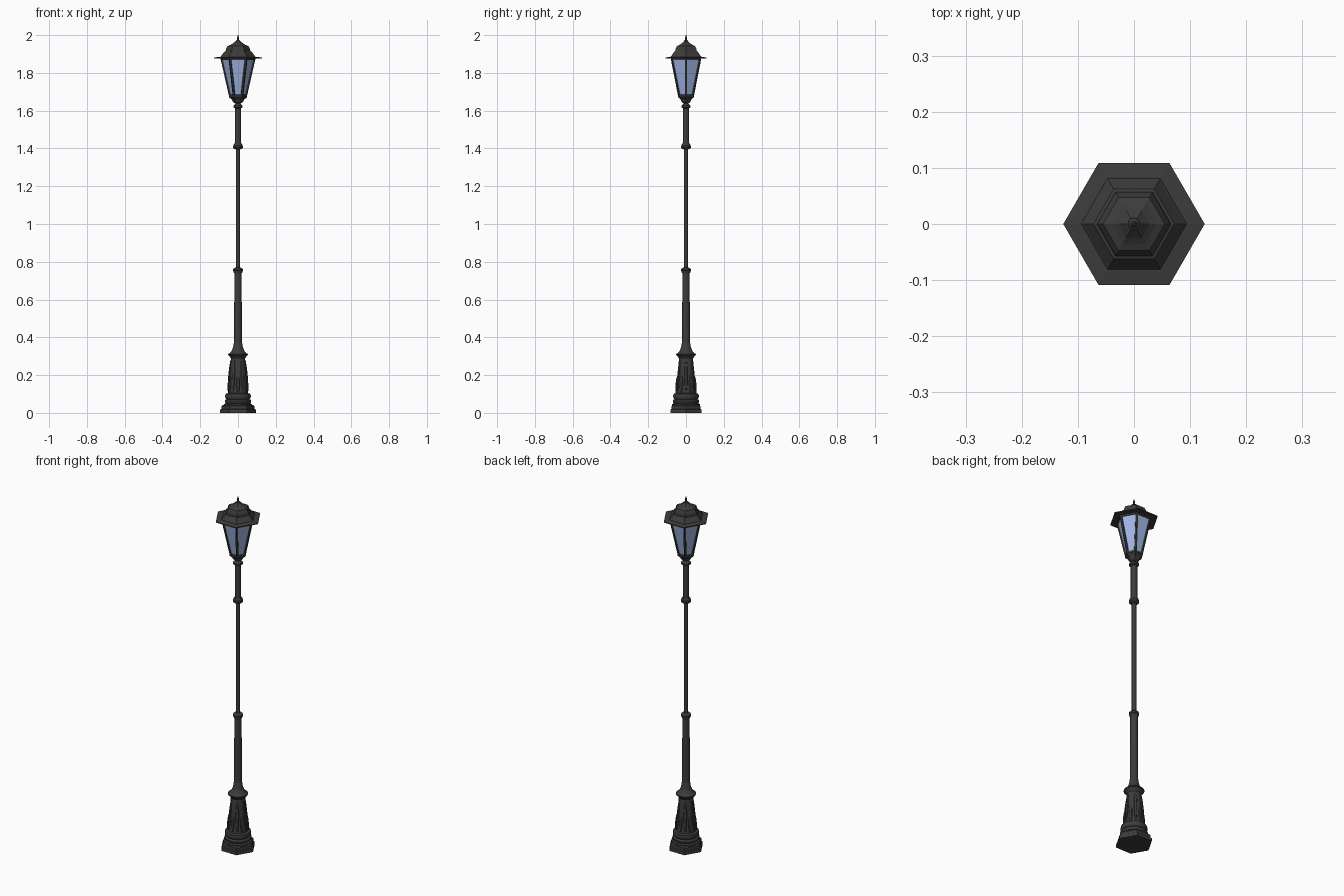
import bpy, bmesh, math
from mathutils import Vector, Matrix

if "Cube" in bpy.data.objects:
    bpy.data.objects.remove(bpy.data.objects["Cube"])


def material(name, color):
    m = bpy.data.materials.new(name)
    m.diffuse_color = color
    m.use_nodes = True
    m.node_tree.nodes["Principled BSDF"].inputs["Base Color"].default_value = m.diffuse_color
    return m


IRON = material("dark_iron", (0.045, 0.045, 0.045, 1))
GLASS = material("blue_glass", (0.36, 0.47, 0.78, 1))


def finish(name, bm, mat, smooth):
    bmesh.ops.recalc_face_normals(bm, faces=bm.faces)
    me = bpy.data.meshes.new(name)
    bm.to_mesh(me)
    bm.free()
    ob = bpy.data.objects.new(name, me)
    bpy.context.collection.objects.link(ob)
    me.materials.append(mat)
    if smooth:
        bpy.ops.object.select_all(action='DESELECT')
        ob.select_set(True)
        bpy.context.view_layer.objects.active = ob
        bpy.ops.object.shade_smooth_by_angle(angle=math.radians(35))
    return ob


def lathe(name, profile, sides, mat=IRON, ring=False):
    """Turn (radius, z) points around z; capped ends, or a closed ring section."""
    bm = bmesh.new()
    rows = [[bm.verts.new((r * math.cos(math.tau * i / sides),
                           r * math.sin(math.tau * i / sides), z))
             for i in range(sides)] for r, z in profile]
    pairs = list(zip(rows, rows[1:]))
    if ring:
        pairs.append((rows[-1], rows[0]))
    else:
        bm.faces.new(rows[0])
        bm.faces.new(rows[-1])
    for a, b in pairs:
        for i in range(sides):
            j = (i + 1) % sides
            bm.faces.new((a[i], a[j], b[j], b[i]))
    return finish(name, bm, mat, sides > 8)


def polar(r, a, z):
    return Vector((r * math.cos(a), r * math.sin(a), z))


# Hexagonal foot and round moulded plinth
lathe("foot_plate", [(0.095, 0), (0.095, 0.017), (0.09, 0.02)], 6)
lathe("foot_step", [(0.088, 0.018), (0.088, 0.036), (0.08, 0.043)], 6)
lathe("plinth_mouldings", [(0.074, 0.04), (0.074, 0.046), (0.064, 0.05), (0.069, 0.056),
                           (0.070, 0.064), (0.066, 0.07), (0.062, 0.072), (0.067, 0.078),
                           (0.068, 0.09), (0.066, 0.1), (0.056, 0.104)], 24)

# Tapered pedestal with its collar and flare up to the lower shaft
lathe("pedestal", [(0.054, 0.1), (0.047, 0.16), (0.041, 0.23), (0.037, 0.295)], 24)
lathe("pedestal_collar", [(0.036, 0.288), (0.042, 0.295), (0.045, 0.301), (0.052, 0.306),
                          (0.052, 0.312), (0.045, 0.316), (0.037, 0.323), (0.029, 0.338),
                          (0.025, 0.352), (0.022, 0.372), (0.02, 0.38)], 24)

# Raised leaves around the pedestal: tall ones, with short ones between
bm = bmesh.new()
for i in range(12):
    a = math.tau * i / 12
    z, h, w = (0.195, 0.085, 0.0085) if i % 2 == 0 else (0.15, 0.045, 0.0095)
    r = 0.054 - (z - 0.1) * 0.088
    mat = (Matrix.Translation(polar(r, a, z)) @ Matrix.Rotation(a, 4, 'Z')
           @ Matrix.Rotation(-0.088, 4, 'Y') @ Matrix.Diagonal((0.006, w, h, 1)))
    bmesh.ops.create_uvsphere(bm, u_segments=8, v_segments=8, radius=1, matrix=mat)
finish("pedestal_leaves", bm, IRON, True)

# Shafts
lathe("lower_shaft", [(0.021, 0.37), (0.019, 0.75)], 16)
lathe("middle_shaft", [(0.0115, 0.75), (0.0115, 1.41)], 16)
lathe("upper_shaft", [(0.0165, 1.405), (0.0165, 1.63)], 16)

# Ring collars at the shaft joints
for name, z, s in (("lower_ring", 0.755, 1), ("upper_ring", 1.41, -1)):
    lathe(name, [(r, z + s * d) for r, d in
                 ((0.019, -0.017), (0.023, -0.011), (0.023, -0.005), (0.026, -0.002),
                  (0.026, 0.006), (0.022, 0.011), (0.012, 0.015))], 20)
lathe("neck_ring", [(0.016, 1.612), (0.025, 1.618), (0.025, 1.627), (0.016, 1.632),
                    (0.013, 1.638), (0.014, 1.65)], 20)

# Lantern cup and hexagonal rails
lathe("lantern_cup", [(0.014, 1.638), (0.025, 1.645), (0.034, 1.66), (0.044, 1.668),
                      (0.048, 1.672), (0.048, 1.682), (0.043, 1.685)], 6)
lathe("lantern_top_rail", [(0.091, 1.868), (0.094, 1.882), (0.084, 1.882), (0.082, 1.868)],
      6, ring=True)

# Glass body
lathe("glass_panes", [(0.043, 1.682), (0.088, 1.877)], 6, GLASS)

# Corner bars of the lantern
bm = bmesh.new()
for i in range(6):
    a = math.tau * i / 6
    t = Vector((-math.sin(a), math.cos(a), 0)) * 0.0065
    ends = []
    for r, z in ((0.0465, 1.676), (0.0925, 1.88)):
        ends.append([bm.verts.new(polar(r + d, a, z) + s * t)
                     for d, s in ((-0.009, -1), (-0.002, -1), (0.001, 0),
                                  (-0.002, 1), (-0.009, 1))])
    lo, hi = ends
    bm.faces.new(lo)
    bm.faces.new(hi)
    for k in range(5):
        m = (k + 1) % 5
        bm.faces.new((lo[k], lo[m], hi[m], hi[k]))
finish("lantern_corner_bars", bm, IRON, False)

# Roof: thin brim, stepped dome, finial
lathe("roof_brim", [(0.126, 1.876), (0.126, 1.881), (0.097, 1.885)], 6)
lathe("roof_dome", [(0.097, 1.882), (0.090, 1.889), (0.075, 1.908), (0.072, 1.912),
                    (0.066, 1.914), (0.063, 1.928), (0.055, 1.942), (0.040, 1.948),
                    (0.028, 1.955), (0.015, 1.966), (0.012, 1.968)], 6)
lathe("finial", [(0.012, 1.962), (0.010, 1.971), (0.005, 1.975), (0.004, 1.98),
                 (0.006, 1.984), (0.004, 1.99), (0.002, 2.0)], 12)
